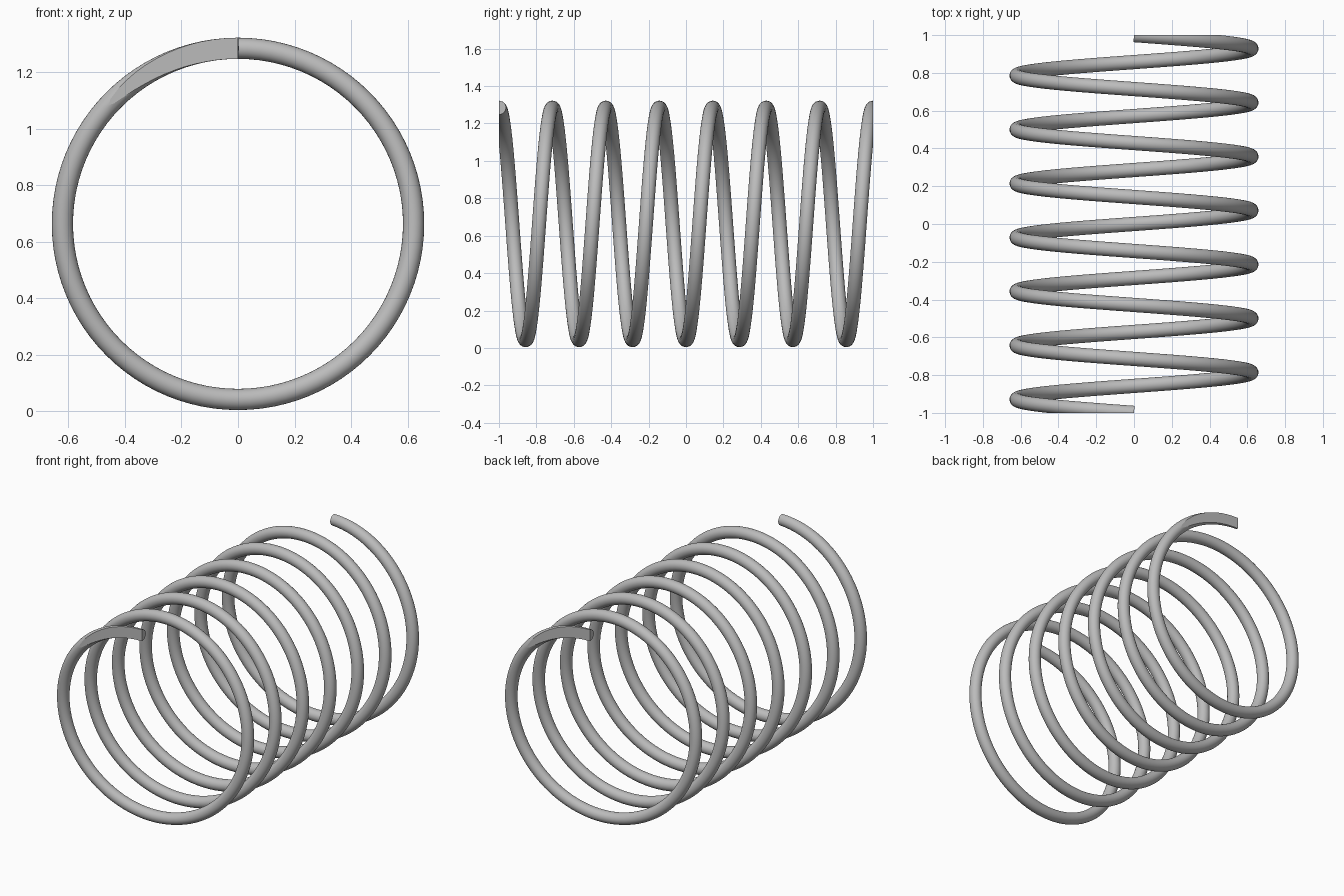
import bpy
import bmesh
from math import sin, cos, pi
from mathutils import Vector

if "Cube" in bpy.data.objects:
    bpy.data.objects.remove(bpy.data.objects["Cube"], do_unlink=True)

TURNS = 7
COIL_RADIUS = 0.6215
WIRE_RADIUS = 0.0375
HALF_LENGTH = 1.0
CENTRE_Z = 0.663
STEPS = 96 * TURNS
SIDES = 24

# Plain grey steel
steel = bpy.data.materials.new("grey_steel")
steel.use_nodes = True
grey = (0.5, 0.5, 0.5, 1)
steel.diffuse_color = grey
steel.node_tree.nodes["Principled BSDF"].inputs["Base Color"].default_value = grey


def wire_ring(bm, t):
    """One round cross-section of the wire, square to the helix at angle t."""
    rise = HALF_LENGTH / (pi * TURNS)
    radial = Vector((-sin(t), 0, cos(t)))
    tangent = Vector((-COIL_RADIUS * cos(t), rise, -COIL_RADIUS * sin(t))).normalized()
    side = tangent.cross(radial)
    centre = radial * COIL_RADIUS + Vector((0, rise * t - HALF_LENGTH, CENTRE_Z))
    angles = [2 * pi * i / SIDES for i in range(SIDES)]
    return [bm.verts.new(centre + WIRE_RADIUS * (radial * cos(a) + side * sin(a)))
            for a in angles]


# Wire swept along the helix
bm = bmesh.new()
rings = [wire_ring(bm, 2 * pi * TURNS * i / STEPS) for i in range(STEPS + 1)]
for near, far in zip(rings, rings[1:]):
    for i in range(SIDES):
        j = (i + 1) % SIDES
        bm.faces.new((near[i], near[j], far[j], far[i])).smooth = True
caps = [bm.faces.new(rings[0]), bm.faces.new(rings[-1])]

# Ends ground flat
for end in (-1, 1):
    cut = bmesh.ops.bisect_plane(
        bm, geom=bm.verts[:] + bm.edges[:] + bm.faces[:], dist=1e-6,
        plane_co=(0, end * HALF_LENGTH, 0), plane_no=(0, end, 0), clear_outer=True)
    rim = [e for e in bm.edges if e.is_boundary]
    bmesh.ops.holes_fill(bm, edges=rim, sides=0)
bmesh.ops.recalc_face_normals(bm, faces=bm.faces[:])
for face in bm.faces:
    if abs(face.normal.y) > 0.9999 and len(face.verts) > 4 or len(face.verts) > 8:
        face.smooth = False
        for edge in face.edges:
            edge.smooth = False

mesh = bpy.data.meshes.new("coil_spring")
bm.to_mesh(mesh)
bm.free()
mesh.materials.append(steel)
spring = bpy.data.objects.new("coil_spring", mesh)
bpy.context.collection.objects.link(spring)
